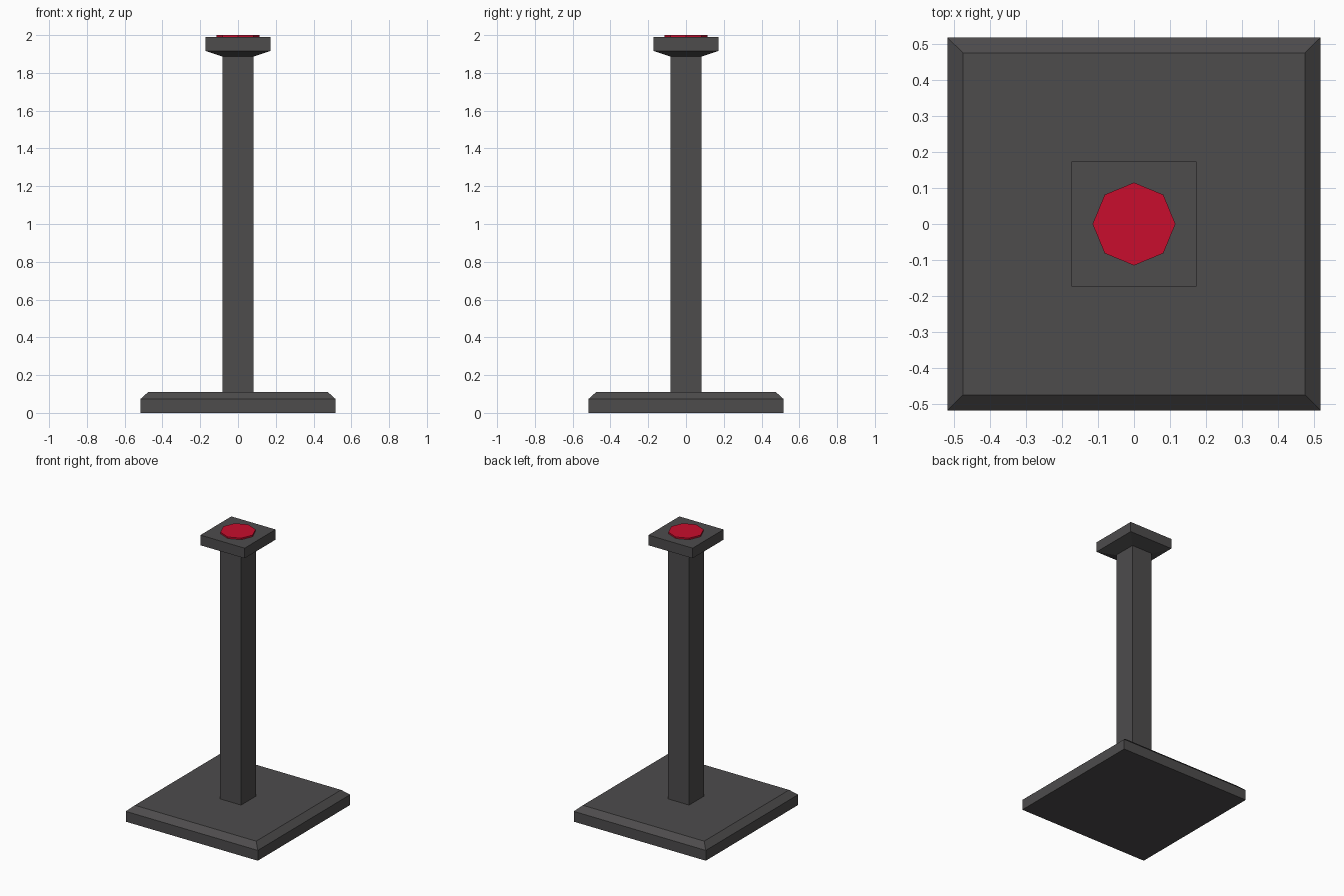
import bpy, bmesh
from math import cos, sin, pi, sqrt

if "Cube" in bpy.data.objects:
    bpy.data.objects.remove(bpy.data.objects["Cube"])


def make_mat(name, rgb):
    mat = bpy.data.materials.new(name)
    mat.diffuse_color = (*rgb, 1)
    mat.use_nodes = True
    mat.node_tree.nodes["Principled BSDF"].inputs["Base Color"].default_value = mat.diffuse_color
    return mat


def stack(name, profile, sides, mat, close_bottom=True, close_top=True):
    """Turn a (radius, z) profile into a flat-faced solid with the given side count."""
    start = pi / 4 if sides == 4 else 0
    scale = sqrt(2) if sides == 4 else 1  # squares are given by half width
    bm = bmesh.new()
    rings = []
    for r, z in profile:
        angles = [start + 2 * pi * i / sides for i in range(sides)]
        rings.append([bm.verts.new((r * scale * cos(a), r * scale * sin(a), z)) for a in angles])
    for low, high in zip(rings, rings[1:]):
        for i in range(sides):
            j = (i + 1) % sides
            bm.faces.new((low[i], low[j], high[j], high[i]))
    if close_bottom:
        bm.faces.new(rings[0][::-1])
    if close_top:
        bm.faces.new(rings[-1])
    mesh = bpy.data.meshes.new(name)
    bm.to_mesh(mesh)
    bm.free()
    mesh.materials.append(mat)
    obj = bpy.data.objects.new(name, mesh)
    bpy.context.collection.objects.link(obj)
    return obj


metal = make_mat("dark_metal", (0.075, 0.072, 0.073))
red = make_mat("red", (0.58, 0.004, 0.026))

# Wide chamfered foot
stack("base", [(0.517, 0), (0.517, 0.073), (0.475, 0.111)], 4, metal)
# Square post, ends hidden by base and cap
stack("post", [(0.082, 0.111), (0.082, 1.886)], 4, metal, False, False)
# Flared square cap
stack("cap", [(0.082, 1.886), (0.173, 1.917), (0.173, 1.989)], 4, metal, close_bottom=False)
# Octagonal button on top
stack("button", [(0.115, 1.989), (0.115, 2.0)], 8, red, close_bottom=False)
